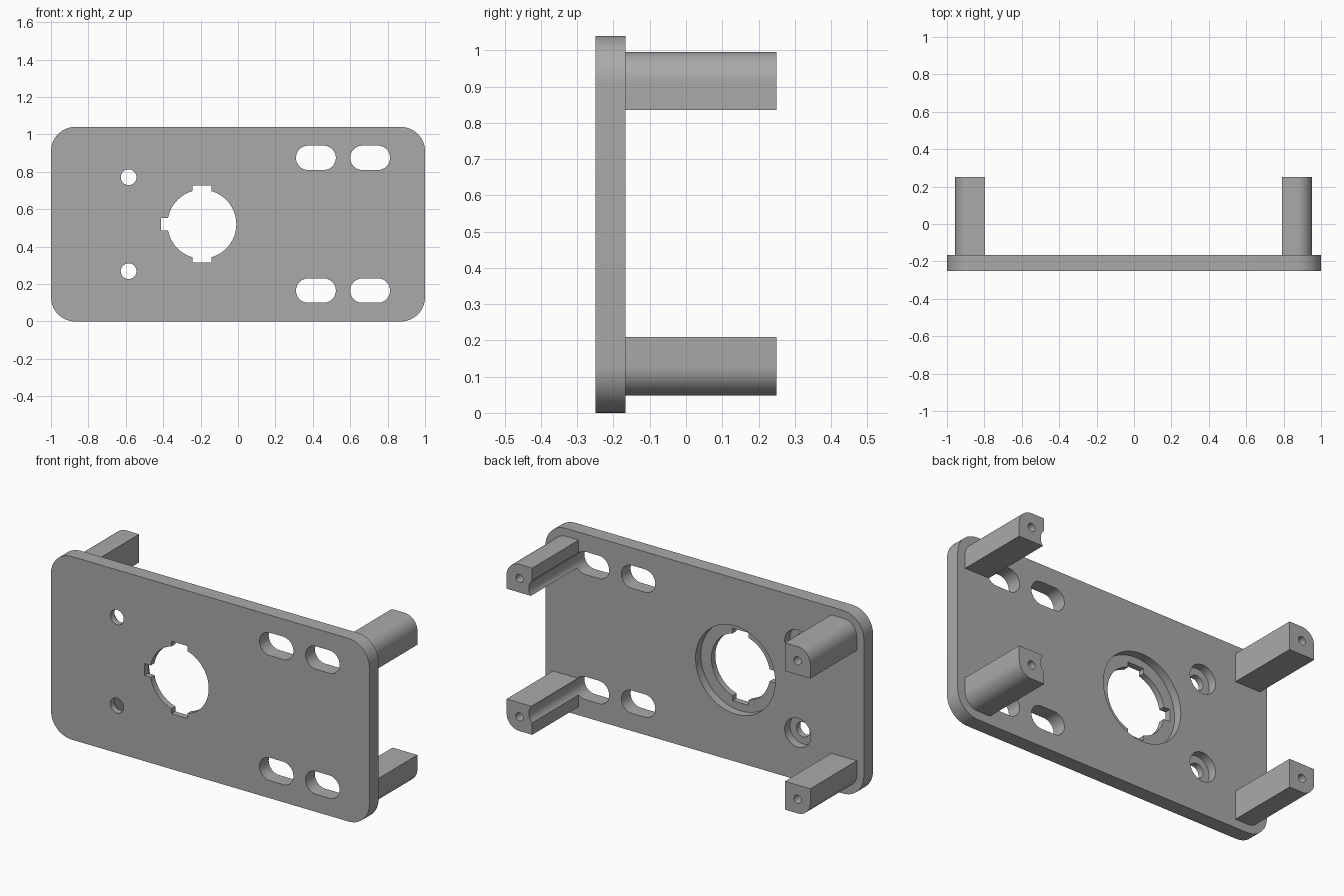
import bpy, bmesh, math

if "Cube" in bpy.data.objects:
    bpy.data.objects.remove(bpy.data.objects["Cube"])

FRONT, BACK, TIP = -0.25, -0.167, 0.25   # plate front, plate back, post ends
MID = 0.52                               # middle height of the plate

grey = bpy.data.materials.new("grey plastic")
grey.diffuse_color = (0.4, 0.4, 0.4, 1)
grey.use_nodes = True
grey.node_tree.nodes["Principled BSDF"].inputs["Base Color"].default_value = grey.diffuse_color


def rounded(x0, x1, z0, z1, radii, steps=14):
    """Rectangle outline; radii run lower left, lower right, upper right, upper left."""
    pts = []
    corners = [(x0, z0, 1, 1), (x1, z0, -1, 1), (x1, z1, -1, -1), (x0, z1, 1, -1)]
    for k, ((x, z, sx, sz), r) in enumerate(zip(corners, radii)):
        for i in range(steps + 1 if r else 1):
            a = math.pi * (1 + k / 2) + math.pi / 2 * i / steps
            p = (x + r * (sx + math.cos(a)), z + r * (sz + math.sin(a))) if r else (x, z)
            if not pts or math.dist(p, pts[-1]) > 1e-5:
                pts.append(p)
    if math.dist(pts[0], pts[-1]) < 1e-5:
        pts.pop()
    return pts


def circle(x, z, r):
    return rounded(x - r, x + r, z - r, z + r, [r] * 4)


def prism(name, outline, y0, y1):
    """Extrude an outline along y."""
    bm = bmesh.new()
    face = bm.faces.new([bm.verts.new((x, y0, z)) for x, z in outline])
    new = bmesh.ops.extrude_face_region(bm, geom=[face])["geom"]
    for v in new:
        if isinstance(v, bmesh.types.BMVert):
            v.co.y = y1
    bmesh.ops.recalc_face_normals(bm, faces=bm.faces)
    mesh = bpy.data.meshes.new(name)
    bm.to_mesh(mesh)
    bm.free()
    mesh.materials.append(grey)
    ob = bpy.data.objects.new(name, mesh)
    bpy.context.collection.objects.link(ob)
    return ob


def cut(ob, outline, y0, y1):
    """Subtract a prism from an object."""
    cutter = prism("cutter", outline, y0, y1)
    cutter.hide_render = True
    mod = ob.modifiers.new("cut", 'BOOLEAN')
    mod.operation, mod.solver, mod.object = 'DIFFERENCE', 'EXACT', cutter
    bpy.context.view_layer.objects.active = ob
    bpy.ops.object.modifier_apply(modifier=mod.name)
    bpy.data.objects.remove(cutter)


# Base plate with rounded corners
plate = prism("base_plate", rounded(-1, 1, 0, 2 * MID, [0.13] * 4), FRONT, BACK)

# Large keyed opening: recess on the back, round hole, three key notches
HX = -0.193
cut(plate, circle(HX, MID, 0.25), -0.215, 0)
cut(plate, circle(HX, MID, 0.184), -0.4, 0)
cut(plate, rounded(HX - 0.05, HX + 0.05, MID - 0.206, MID + 0.206, [0] * 4), -0.4, 0)
cut(plate, rounded(HX - 0.219, HX, MID - 0.034, MID + 0.034, [0] * 4), -0.4, 0)

# Screw holes, counterbored on the back
for z in (MID - 0.251, MID + 0.251):
    cut(plate, circle(-0.585, z, 0.082), -0.215, 0)
    cut(plate, circle(-0.585, z, 0.042), -0.4, 0)

# Corner posts: outer corner rounded, pilot hole in the end
posts = []
for side, x0, x1 in (("left", -0.956, -0.796), ("right", 0.791, 0.952)):
    for level, z0, z1 in (("lower", 0.048, 0.209), ("upper", 0.835, 0.995)):
        outer = {"leftlower": 0, "rightlower": 1, "rightupper": 2, "leftupper": 3}[side + level]
        radii = [0.08 if k == outer else 0 for k in range(4)]
        post = prism(f"{side}_{level}_post", rounded(x0, x1, z0, z1, radii), BACK, TIP)
        cut(post, circle((x0 + x1) / 2, (z0 + z1) / 2, 0.023), -0.1, 0.4)
        posts.append(post)

# Mounting slots; the outer pair also grooves the right posts
for z in (MID - 0.355, MID + 0.355):
    for x in (0.31, 0.6):
        slot = rounded(x, x + 0.213, z - 0.065, z + 0.065, [0.065] * 4)
        cut(plate, slot, -0.4, 0.4)
        if x > 0.5:
            cut(posts[2 if z < MID else 3], slot, -0.4, 0.4)

# Smooth the curved walls, keep edges sharp
for ob in [plate] + posts:
    bpy.ops.object.select_all(action='DESELECT')
    ob.select_set(True)
    bpy.context.view_layer.objects.active = ob
    bpy.ops.object.shade_smooth_by_angle(angle=math.radians(30))
